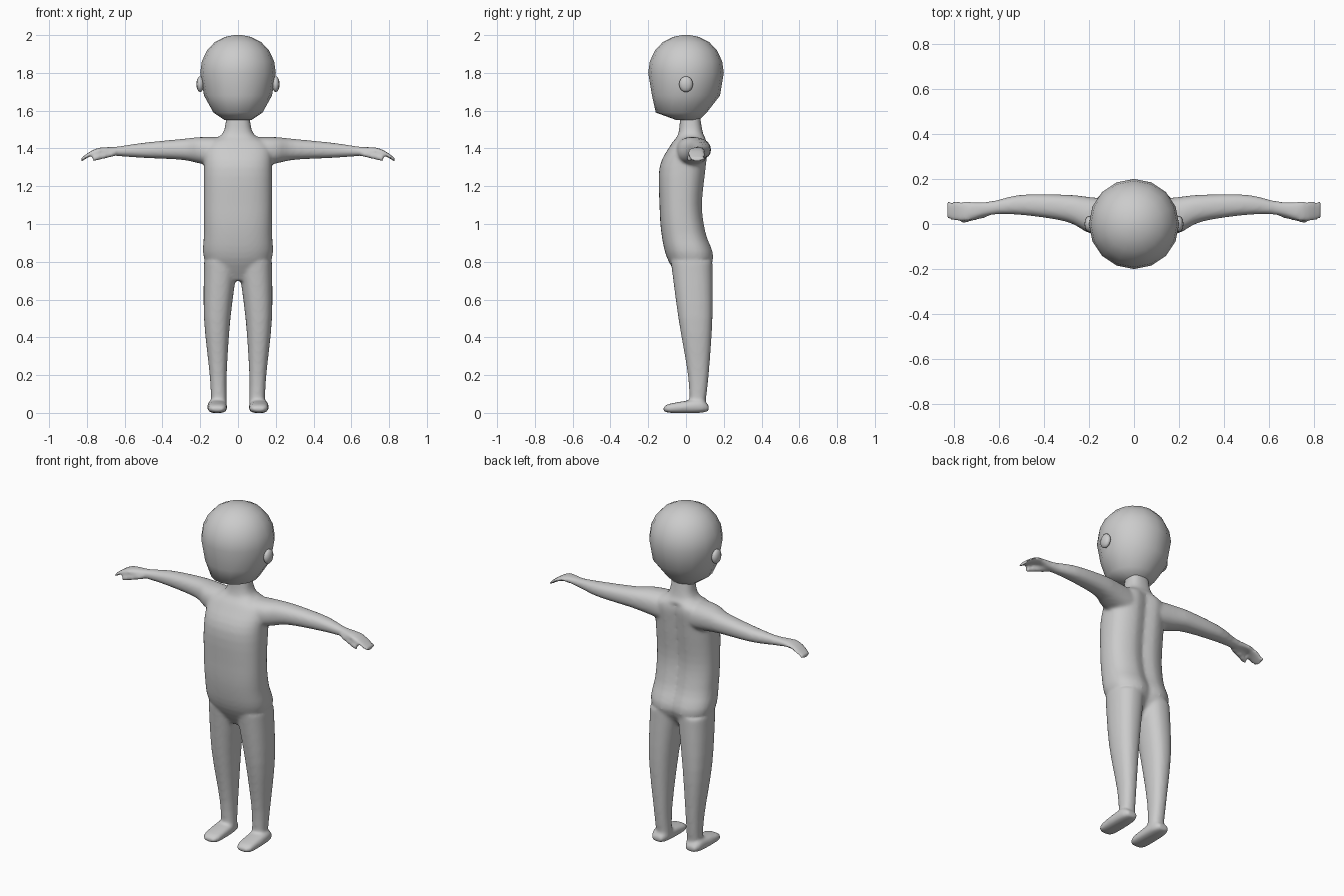
import bpy, bmesh, math
from mathutils import Matrix, Vector

if "Cube" in bpy.data.objects:
    bpy.data.objects.remove(bpy.data.objects["Cube"], do_unlink=True)

grey = bpy.data.materials.new("plain grey")
grey.use_nodes = True
grey.diffuse_color = (0.6, 0.6, 0.6, 1)
shader = grey.node_tree.nodes["Principled BSDF"]
shader.inputs["Base Color"].default_value = grey.diffuse_color


def flowing(keys, steps=4):
    """Fill in smooth sections between the key sections."""
    sections = []
    last = len(keys) - 1
    for index in range(last):
        before, start = Vector(keys[max(index - 1, 0)]), Vector(keys[index])
        end, after = Vector(keys[index + 1]), Vector(keys[min(index + 2, last)])
        leaving, arriving = (end - before) / 2, (after - start) / 2
        for step in range(steps):
            t = step / steps
            ease = t * t * (3 - 2 * t)
            pull_out, pull_in = t * (1 - t) ** 2, t * t * (t - 1)
            sections.append(start.lerp(end, ease) + leaving * pull_out + arriving * pull_in)
    sections.append(Vector(keys[last]))
    return sections


def symmetric(keys):
    """Turn (height, half width, front, back) into full sections."""
    return [(height, -half, half, front, back) for height, half, front, back in keys]


def loft(bm, sections, axis, sides=32, power=2.3, flip=1):
    """Skin rounded sections; each is (position, low u, high u, low v, high v)."""
    def place(along, u, v):
        x, y, z = {"X": (along, u, v), "Y": (u, along, v), "Z": (u, v, along)}[axis]
        return Vector((x * flip, y, z))

    def bulge(value):
        return math.copysign(abs(value) ** (2 / power), value)

    rings = []
    for along, u_low, u_high, v_low, v_high in sections:
        ring = []
        for corner in range(sides):
            angle = math.tau * corner / sides
            u = (u_low + u_high + (u_high - u_low) * bulge(math.cos(angle))) / 2
            v = (v_low + v_high + (v_high - v_low) * bulge(math.sin(angle))) / 2
            ring.append(bm.verts.new(place(along, u, v)))
        rings.append(ring)
    for low, high in zip(rings, rings[1:]):
        for corner in range(sides):
            following = (corner + 1) % sides
            bm.faces.new((low[corner], low[following], high[following], high[corner]))
    bm.faces.new(rings[0][::-1])
    bm.faces.new(rings[-1])


def finish(bm, name):
    bmesh.ops.recalc_face_normals(bm, faces=bm.faces)
    for face in bm.faces:
        face.smooth = True
    mesh = bpy.data.meshes.new(name)
    bm.to_mesh(mesh)
    bm.free()
    part = bpy.data.objects.new(name, mesh)
    bpy.context.collection.objects.link(part)
    mesh.materials.append(grey)
    return part


# Torso and neck: height, half width, front, back
torso = [
    (.7, .1, -.03, .08), (.82, .18, -.1, .15), (.95, .18, -.13, .11),
    (1.1, .18, -.14, .09), (1.3, .18, -.14, .11), (1.42, .17, -.08, .12),
    (1.48, .08, -.04, .09), (1.6, .06, -.03, .07),
]
# Limbs: distance along, then the bounds of the section
leg = [
    (.03, .06, .14, .02, .1), (.2, .06, .15, .01, .12),
    (.5, .04, .18, -.04, .14), (.8, 0, .18, -.08, .14),
]
foot = [
    (-.12, .08, .14, .01, .03), (-.08, .06, .16, 0, .05),
    (.07, .06, .16, 0, .07), (.12, .08, .14, .01, .04),
]
arm = [
    (.1, -.06, .11, 1.3, 1.46), (.2, -.04, .12, 1.32, 1.46),
    (.3, .01, .13, 1.34, 1.45), (.5, .04, .13, 1.35, 1.43),
    (.64, .04, .1, 1.36, 1.41), (.75, .01, .1, 1.37, 1.4),
    (.83, .02, .1, 1.33, 1.35),
]
thumb = [(.65, .03, .07, 1.36, 1.39), (.77, 0, .03, 1.33, 1.36)]

body_mesh = bmesh.new()
loft(body_mesh, flowing(symmetric(torso)), "Z", sides=48, power=2.5)

# Shallow furrow down the spine, ending below the neck
for vert in body_mesh.verts:
    if vert.co.y > .03 and vert.co.z < 1.44:
        vert.co.y -= .02 * math.exp(-(vert.co.x / .04) ** 2)

for side in (1, -1):
    loft(body_mesh, flowing(leg), "Z", flip=side)
    loft(body_mesh, flowing(foot), "Y", power=2.8, flip=side)
    loft(body_mesh, flowing(arm), "X", flip=side)
    loft(body_mesh, flowing(thumb), "X", flip=side)
body = finish(body_mesh, "body")

# Fuse the limbs into one skin and soften the joins
fuse = body.modifiers.new("fuse", "REMESH")
fuse.mode = "VOXEL"
fuse.voxel_size = .009
fuse.use_smooth_shade = True
soften = body.modifiers.new("soften", "SMOOTH")
soften.factor = .5
soften.iterations = 8

# Head: a jaw with a forward chin, under a round dome
head = [(1.55, .07, -.05, .07), (1.59, .13, -.16, .11), (1.68, .18, -.18, .18)]
dome_steps = 5
for step in range(dome_steps):
    angle = math.pi / 2 * step / dome_steps
    radius = .2 * math.cos(angle) ** .9
    head.append((1.8 + .2 * math.sin(angle), radius, -radius, radius))
head.append((2, .02, -.02, .02))
head_mesh = bmesh.new()
loft(head_mesh, symmetric(head), "Z", sides=16, power=2)
finish(head_mesh, "head")

# Ears: flattened round buttons
for label, side in (("left", 1), ("right", -1)):
    ear_mesh = bmesh.new()
    shape = Matrix.LocRotScale((.2 * side, 0, 1.74), None, (.02, .037, .042))
    bmesh.ops.create_uvsphere(ear_mesh, u_segments=12, v_segments=8, radius=1, matrix=shape)
    finish(ear_mesh, label + "_ear")
